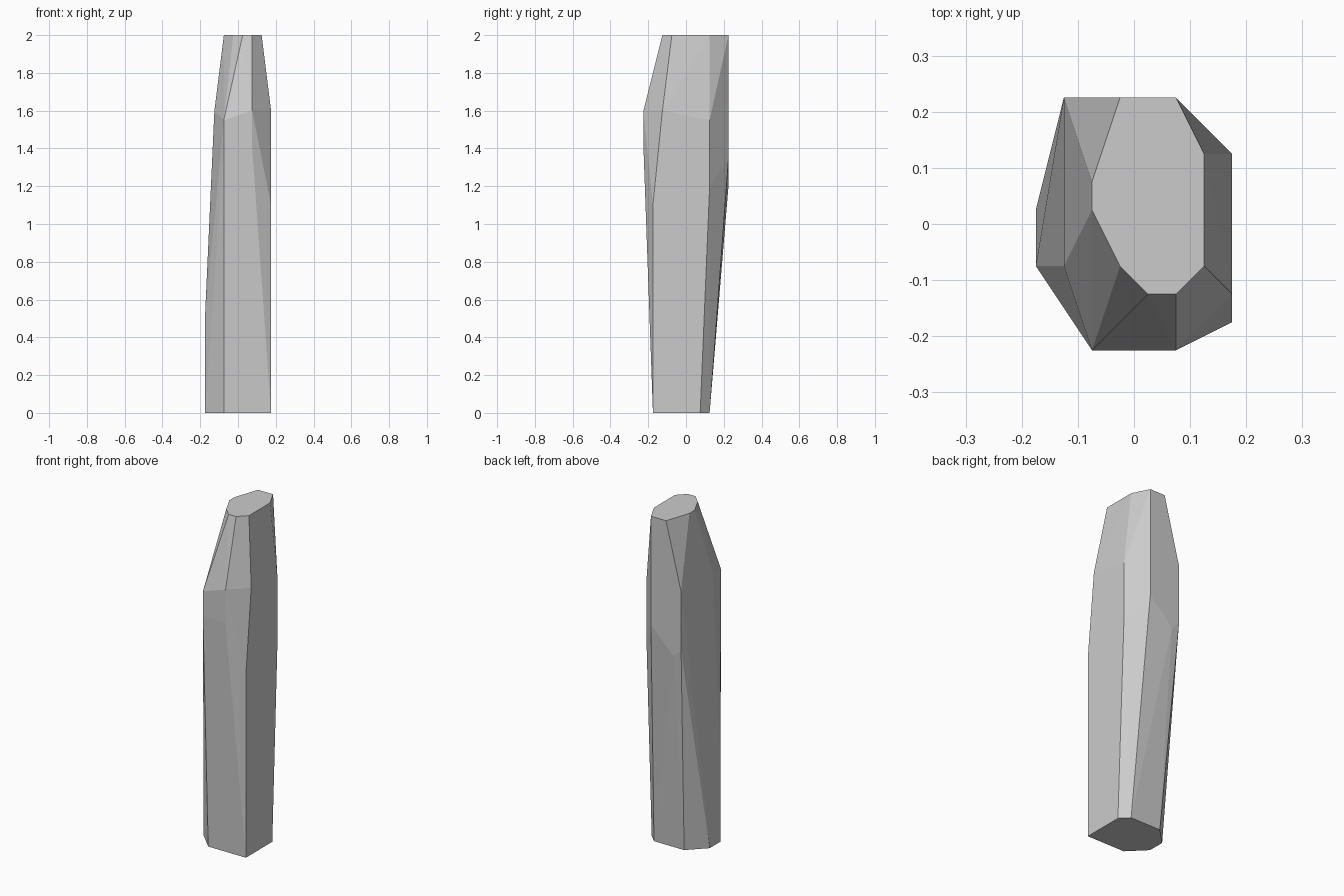
import bpy, bmesh

if "Cube" in bpy.data.objects:
    bpy.data.objects.remove(bpy.data.objects["Cube"])

# Cross-section outlines (height -> corner points) of a hewn standing stone
rings = {
    2.00: [(-.025, .225), (.075, .225), (.125, .125), (.125, -.075), (.075, -.125),
           (.025, -.125), (-.025, -.075), (-.075, .025), (-.075, .075)],
    1.60: [(.075, -.225), (.175, -.125), (-.125, -.075), (-.125, .225)],
    1.55: [(-.075, -.225), (.175, .125)],
    1.40: [(-.075, -.225), (.075, -.225)],
    1.35: [(.075, .225)],
    1.25: [(-.125, .225)],
    1.20: [(-.075, .225), (.175, .125)],
    1.10: [(.175, -.175)],
    0.50: [(-.175, -.075)],
    0.00: [(-.075, -.175), (.175, -.175), (.175, .075), (.125, .125),
           (-.075, .125), (-.175, .025), (-.175, -.075)],
}

# Faceted skin: convex hull around the outlines
bm = bmesh.new()
for z, outline in rings.items():
    for x, y in outline:
        bm.verts.new((x, y, z))
hull = bmesh.ops.convex_hull(bm, input=bm.verts[:])
loose = {g for g in hull["geom_interior"] + hull["geom_unused"]
         if isinstance(g, bmesh.types.BMVert)}
bmesh.ops.delete(bm, geom=list(loose), context='VERTS')

# Merge coplanar triangles into flat facets
bmesh.ops.dissolve_limit(bm, angle_limit=0.002, verts=bm.verts[:], edges=bm.edges[:])
bmesh.ops.recalc_face_normals(bm, faces=bm.faces[:])

mesh = bpy.data.meshes.new("stone_pillar")
bm.to_mesh(mesh)
bm.free()
bpy.context.collection.objects.link(bpy.data.objects.new("stone_pillar", mesh))
